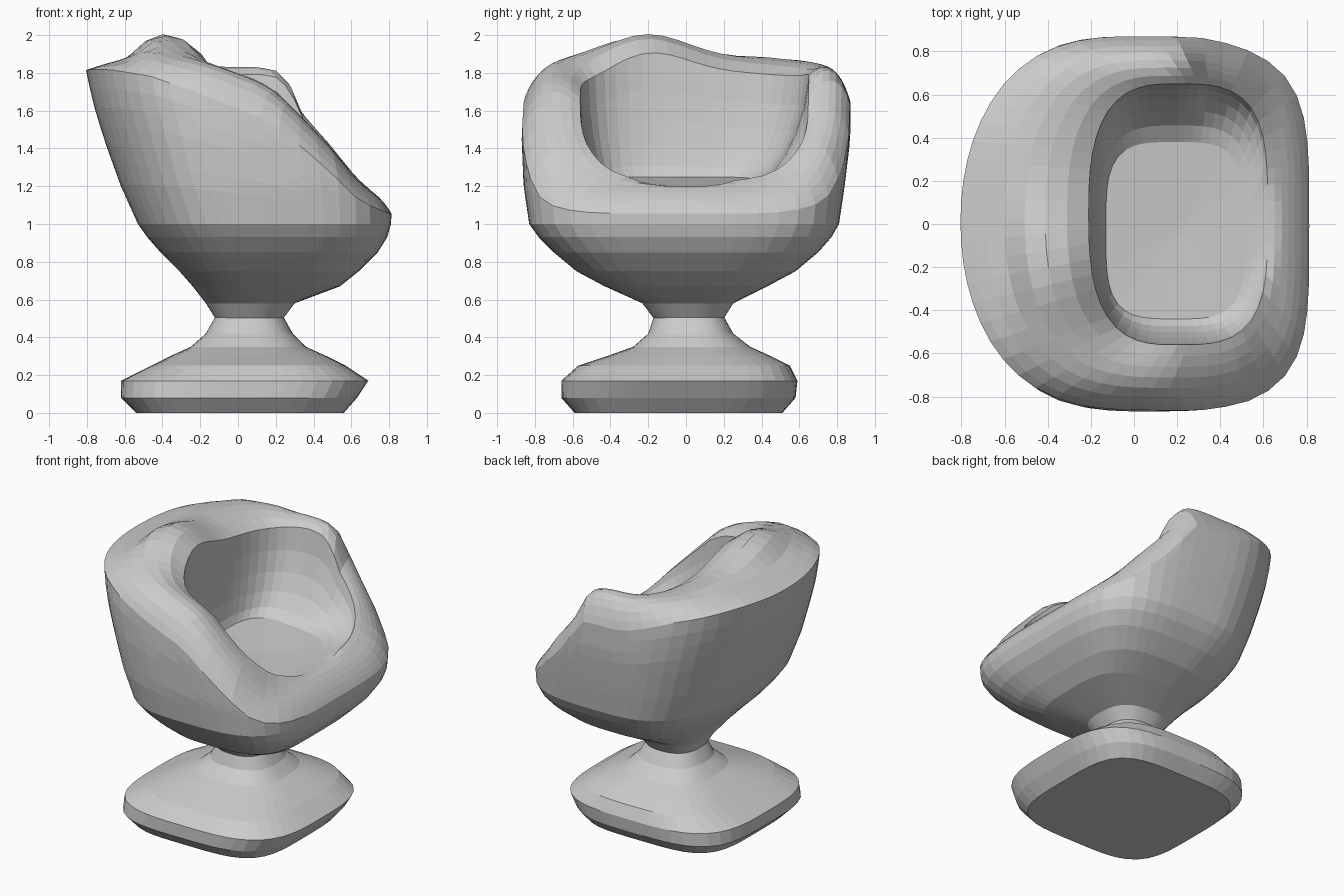
import bpy, bmesh
from math import sin, cos, pi, exp

if "Cube" in bpy.data.objects:
    bpy.data.objects.remove(bpy.data.objects["Cube"])

SEG = 56


def interp(table, k):
    """Piecewise-linear lookup: returns all columns after the key."""
    if k <= table[0][0]:
        return table[0][1:]
    for a, b in zip(table, table[1:]):
        if k <= b[0]:
            f = (k - a[0]) / (b[0] - a[0])
            return [p + (q - p) * f for p, q in zip(a[1:], b[1:])]
    return table[-1][1:]


def section(t, x0, x1, y0, y1, n_back, n_front):
    """Point of a rounded-box outline at angle t."""
    c, s = cos(t), sin(t)
    n = n_back + (n_front - n_back) * (0.5 + 0.5 * c)
    r = (abs(c) ** n + abs(s) ** n) ** (-1 / n)
    return ((x0 + x1) / 2 + (x1 - x0) / 2 * c * r,
            (y0 + y1) / 2 + (y1 - y0) / 2 * s * r)


def loft(name, columns):
    """Skin columns of points around the axis and cap both ends."""
    bm = bmesh.new()
    cols = [[bm.verts.new(p) for p in col] for col in columns]
    for i, a in enumerate(cols):
        b = cols[(i + 1) % len(cols)]
        for j in range(len(a) - 1):
            bm.faces.new((a[j], b[j], b[j + 1], a[j + 1]))
    bm.faces.new([c[0] for c in reversed(cols)])
    bm.faces.new([c[-1] for c in cols])
    bmesh.ops.recalc_face_normals(bm, faces=bm.faces)
    me = bpy.data.meshes.new(name)
    bm.to_mesh(me)
    bm.free()
    ob = bpy.data.objects.new(name, me)
    bpy.context.collection.objects.link(ob)
    return ob


angles = [2 * pi * i / SEG for i in range(SEG)]

# Pedestal: z, x0, x1, y0, y1, corner exponent
BASE = [(0.0, -.54, .56, -.59, .51, 4), (.08, -.62, .63, -.66, .58, 3.6),
        (.17, -.62, .69, -.66, .59, 3.4), (.25, -.46, .57, -.57, .55, 3.4),
        (.30, -.36, .47, -.42, .45, 3.2), (.35, -.25, .36, -.28, .34, 2.7),
        (.42, -.17, .29, -.20, .25, 2.5), (.51, -.12, .24, -.17, .20, 2.5)]
loft("pedestal_base",
     [[(*section(t, *r[1:], r[5]), r[0]) for r in BASE] for t in angles])

# Outer shell: z, x0, x1, y0, y1, back exponent, front exponent
HULL = [(.50, -.12, .24, -.17, .20, 2.5, 2.5), (.58, -.17, .30, -.23, .25, 2.4, 2.6),
        (.67, -.24, .54, -.43, .43, 2.4, 3.3), (.75, -.31, .64, -.58, .58, 2.5, 3.8),
        (.85, -.41, .74, -.70, .70, 2.5, 4), (.93, -.48, .79, -.78, .77, 2.4, 4.1),
        (1.0, -.53, .81, -.83, .81, 2.4, 4.1), (1.2, -.62, .82, -.86, .84, 2.3, 4),
        (1.45, -.71, .82, -.87, .87, 2.2, 4), (1.65, -.77, .80, -.86, .87, 2.2, 4),
        (1.84, -.81, .79, -.83, .85, 2.2, 4)]
# Rim height along the depth of the chair: near side, then far side with a raised arm
CREST = [(-.80, 1.84, 1.84), (-.65, 1.87, 1.86), (-.45, 1.89, 1.88), (-.25, 1.87, 1.86),
         (-.1, 1.84, 1.84), (.1, 1.77, 1.84), (.2, 1.71, 1.82), (.28, 1.63, 1.74),
         (.34, 1.57, 1.59), (.5, 1.40, 1.41), (.6, 1.27, 1.28), (.66, 1.21, 1.22),
         (.82, 1.10, 1.10)]


def crest(x, y):
    near, far = interp(CREST, x)
    w = min(max((y - .3) / .3, 0), 1)
    hump = .13 * exp(-((x + .33) / .2) ** 4 - ((y + .2) / .3) ** 2)  # headrest
    return near + (far - near) * w * w * (3 - 2 * w) + hump


def shell_column(t):
    # outer wall, cut off just below the rim
    drop = .025 + .16 * sin(t) ** 4 + .025 * (1 + cos(t)) / 2
    zr = 1.4
    for _ in range(25):
        x, y = section(t, *interp(HULL, zr))
        zr += .5 * (crest(x, y) - drop - zr)
    zr = max(zr, 1.03)
    levels = [r[0] for r in HULL[:7]] + [1 + (zr - 1) * j / 8 for j in range(1, 9)]
    col = [(*section(t, *interp(HULL, z)), z) for z in levels]
    # padded rim rolling inwards
    ox, oy = col[-1][:2]
    ix, iy = section(t, -.21, .62, -.56, .65, 2.8, 3.5)
    for s in (.08, .2, .34, .5, .66, .83, 1):
        x, y = ox + (ix - ox) * s, oy + (iy - oy) * s
        off = drop * (1 - s) ** 4 + .04 * s ** 5 * (1 - cos(t) * .6)
        z = crest(x, y) - off
        # the front lip dips level with the seat
        if x > .45 and abs(y) < .6:
            z = min(z, 1.2 + .6 * abs(y / .6) ** 3.5)
        col.append((x, y, z))
    # inner wall curving down into the seat
    iz = col[-1][2]
    fx, fy = section(t, -.13, .52, -.44, .38, 3.8, 3.5)
    fz = 1.25 - .09 * (fx + .13)
    for s in (.2, .4, .6, .8, 1):
        w, h = s ** 1.5, 1 - (1 - s) ** 1.5
        col.append((ix + (fx - ix) * w, iy + (fy - iy) * w, iz + (fz - iz) * h))
    # seat floor
    for s in (.66, .33, .08):
        col.append((.22 + (fx - .22) * s, -.02 + (fy + .02) * s,
                    1.2 + (fz - 1.2) * s))
    return col


loft("bucket_seat_shell", [shell_column(t) for t in angles])
